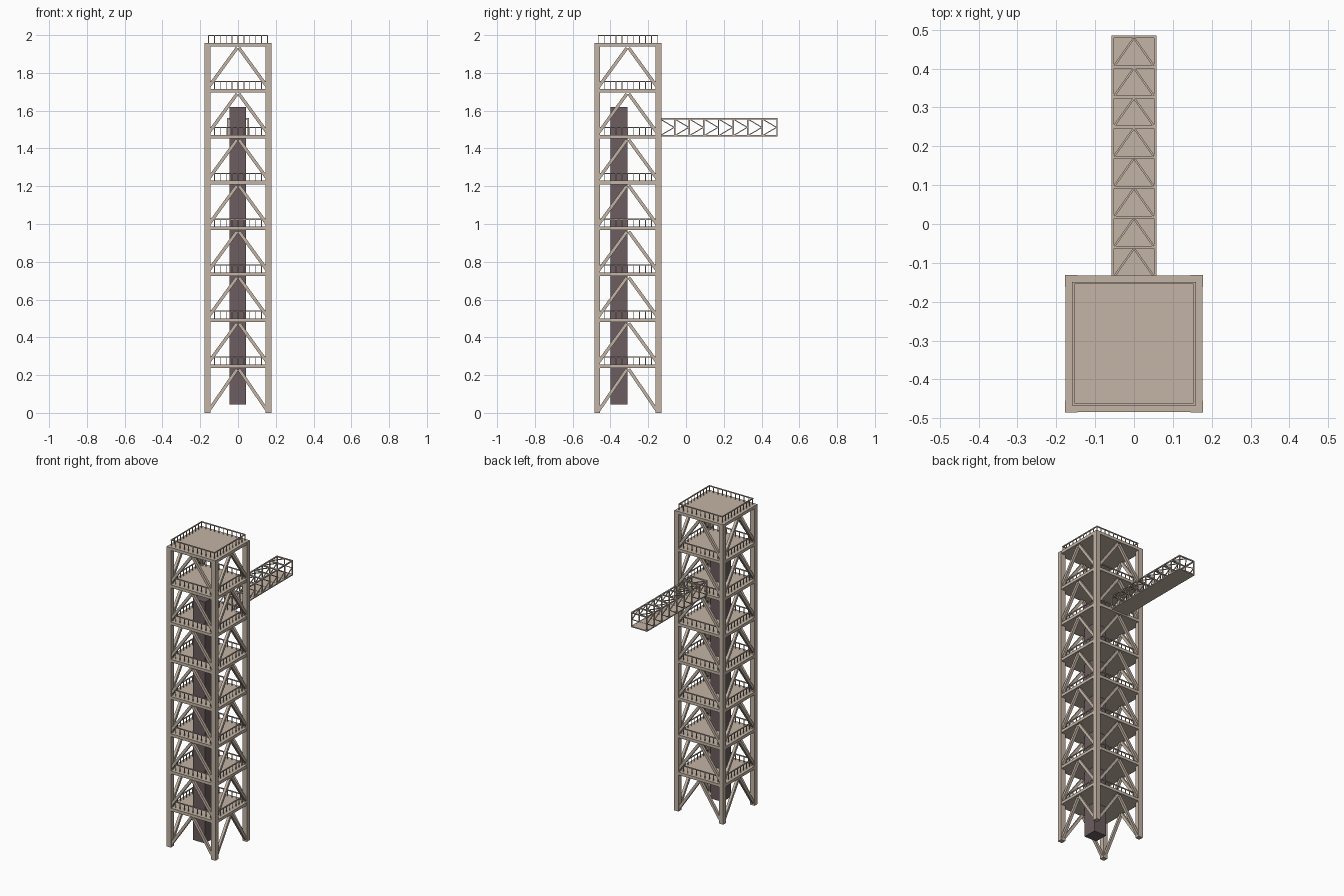
import bpy, bmesh
from mathutils import Vector, Matrix

if "Cube" in bpy.data.objects:
    bpy.data.objects.remove(bpy.data.objects["Cube"])

CY = -0.308            # tower centre in y
H = 0.177              # tower half width
LEG = 0.031
LEVELS = [0.257 + 0.243 * i for i in range(8)]   # floor tops


def material(name, col):
    m = bpy.data.materials.new(name)
    m.diffuse_color = (*col, 1)
    m.use_nodes = True
    m.node_tree.nodes["Principled BSDF"].inputs["Base Color"].default_value = m.diffuse_color
    return m


BEIGE = material("beige_paint", (0.55, 0.46, 0.38))
DARK = material("dark_shaft", (0.15, 0.11, 0.115))


def box(bm, lo, hi):
    lo, hi = Vector(lo), Vector(hi)
    s = hi - lo
    bmesh.ops.create_cube(bm, size=1, matrix=Matrix.Translation((lo + hi) / 2)
                          @ Matrix.Diagonal((s.x, s.y, s.z, 1)))


def beam(bm, a, b, w):
    # square bar between two points
    a, b = Vector(a), Vector(b)
    d = b - a
    rot = d.to_track_quat('Z', 'Y').to_matrix().to_4x4()
    bmesh.ops.create_cube(bm, size=1, matrix=Matrix.Translation((a + b) / 2) @ rot
                          @ Matrix.Diagonal((w, w, d.length, 1)))


def finish(bm, name, mat):
    me = bpy.data.meshes.new(name)
    bm.to_mesh(me)
    bm.free()
    me.materials.append(mat)
    ob = bpy.data.objects.new(name, me)
    bpy.context.collection.objects.link(ob)


def side(s, u, d, z):
    # point on tower side s: u along the side, d outward
    x, y = [(u, -d), (d, u), (-u, d), (-d, -u)][s]
    return (x, CY + y, z)


# corner legs
bm = bmesh.new()
for sx in (-1, 1):
    for sy in (-1, 1):
        c = H - LEG / 2
        x, y = sx * c, CY + sy * c
        box(bm, (x - LEG / 2, y - LEG / 2, 0), (x + LEG / 2, y + LEG / 2, LEVELS[-1] - 0.001))
finish(bm, "corner_legs", BEIGE)

# floor plates
bm = bmesh.new()
for z in LEVELS:
    box(bm, (-H + .001, CY - H + .001, z - 0.019), (H - .001, CY + H - .001, z))
finish(bm, "floor_plates", BEIGE)

# inverted V braces on every side of each storey
bm = bmesh.new()
for i, z in enumerate(LEVELS):
    z0 = LEVELS[i - 1] if i else 0.0
    for s in range(4):
        for k in (-1, 1):
            beam(bm, side(s, k * 0.157, 0.162, z0 + 0.008), side(s, k * 0.005, 0.162, z - 0.026), 0.017)
finish(bm, "tower_braces", BEIGE)

# railings round each floor
bm = bmesh.new()
R, N = 0.156, 10
for z in LEVELS:
    top = z + 0.042
    for s in range(4):
        beam(bm, side(s, -R - .003, R, top - 0.003), side(s, R + .003, R, top - 0.003), 0.006)
        for i in range(N):
            u = -R + 2 * R * i / N
            beam(bm, side(s, u, R, z - 0.002), side(s, u, R, top - 0.003), 0.004)
finish(bm, "railings", BEIGE)

# lift shaft
bm = bmesh.new()
box(bm, (-0.046, -0.40, 0.045), (0.042, -0.311, 1.62))
finish(bm, "lift_shaft", DARK)

# access arm: floor, four chords, bay frames and V bracing
Y0, Y1, BAYS = -0.141, 0.485, 8
Z0, Z1, AX, W = 1.463, 1.56, 0.058, 0.007
a, zl, zh = AX - W / 2, Z0 + W / 2, Z1 - W / 2
bm = bmesh.new()
box(bm, (-AX + .001, Y0, Z0), (AX - .001, Y1, Z0 + 0.006))
finish(bm, "arm_floor", BEIGE)

bm = bmesh.new()
for x in (-a, a):
    for z in (zl, zh):
        beam(bm, (x, Y0, z), (x, Y1, z), W)
step = (Y1 - Y0 - W) / BAYS
for i in range(BAYS + 1):
    y = Y0 + W / 2 + i * step
    for x in (-a, a):
        beam(bm, (x, y, zl), (x, y, zh), W)
    for z in (zl, zh):
        beam(bm, (-a, y, z), (a, y, z), W)
finish(bm, "arm_frame", BEIGE)

bm = bmesh.new()
for i in range(BAYS):
    y = Y0 + W / 2 + i * step
    ya, yb = y + 0.004, y + step - 0.004
    for k in (-1, 1):
        beam(bm, (k * 0.050, ya, zh), (k * 0.001, yb, zh), 0.005)
        for x in (-a, a):
            zm = (zl + zh) / 2
            beam(bm, (x, ya, zm + k * 0.042), (x, yb, zm + k * 0.001), 0.005)
finish(bm, "arm_braces", BEIGE)
